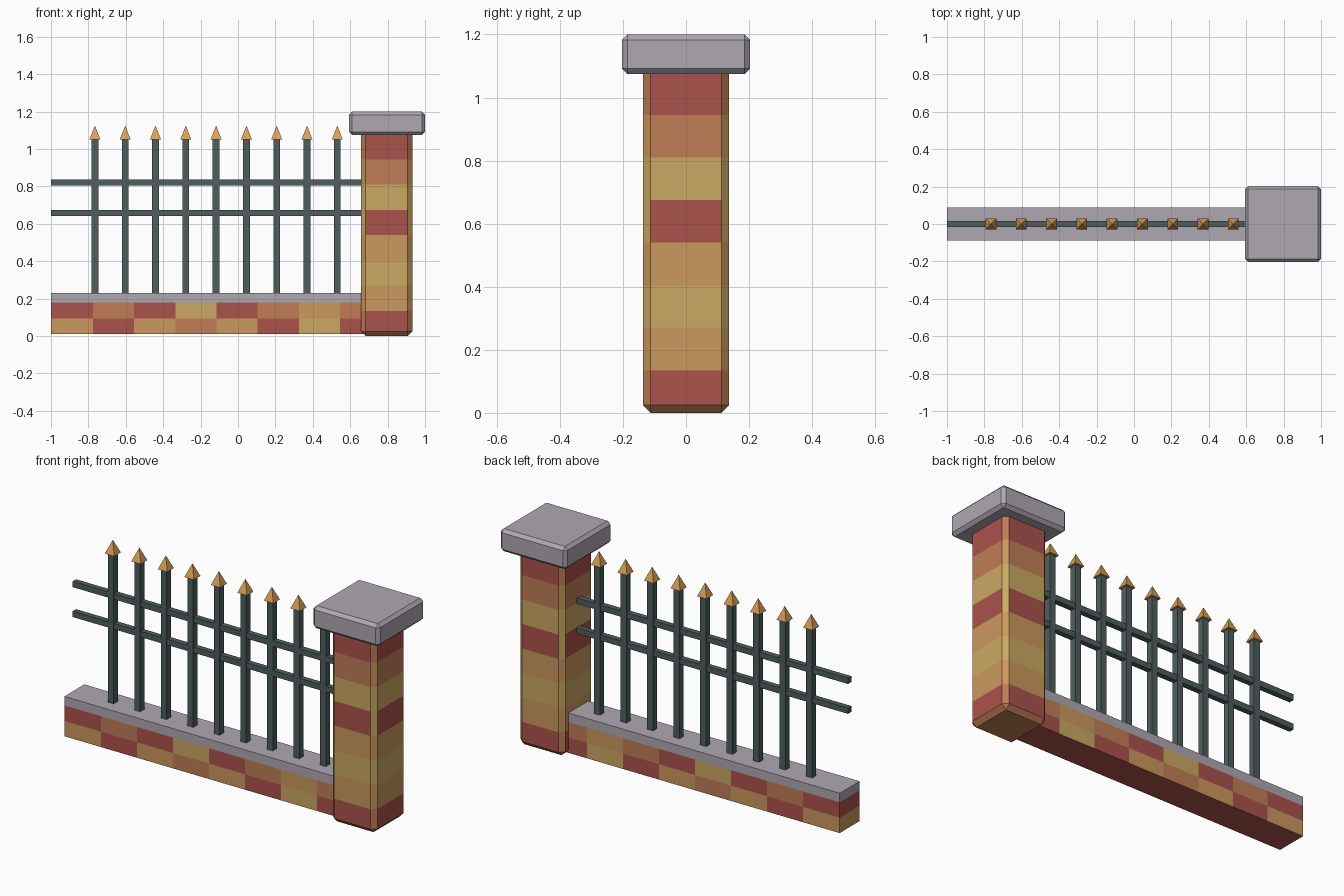
import bpy, bmesh

if "Cube" in bpy.data.objects:
    bpy.data.objects.remove(bpy.data.objects["Cube"])


def material(name, hex_code):
    lin = []
    for i in (0, 2, 4):
        c = int(hex_code[i:i + 2], 16) / 255
        lin.append(c / 12.92 if c <= 0.04045 else ((c + 0.055) / 1.055) ** 2.4)
    m = bpy.data.materials.new(name)
    m.diffuse_color = (*lin, 1)
    m.use_nodes = True
    m.node_tree.nodes["Principled BSDF"].inputs["Base Color"].default_value = m.diffuse_color
    return m


RED, TERRA, ORANGE, YELLOW = bricks = [
    material("brick_red", "AB524C"), material("brick_terracotta", "C07D56"),
    material("brick_orange", "CB985C"), material("brick_yellow", "CBA962")]
stone = material("stone_grey", "AFA8B2")
iron = material("iron_dark", "505E5E")
gold = material("finial_gold", "DBA25A")
CODE = "RTOY"


def finish(name, bm, mats):
    bmesh.ops.recalc_face_normals(bm, faces=bm.faces[:])
    me = bpy.data.meshes.new(name)
    bm.to_mesh(me)
    bm.free()
    for m in mats:
        me.materials.append(m)
    ob = bpy.data.objects.new(name, me)
    bpy.context.collection.objects.link(ob)
    return ob


def box_bm(lo, hi):
    bm = bmesh.new()
    bmesh.ops.create_cube(bm, size=1)
    for v in bm.verts:
        v.co = [(a + b) / 2 + c * (b - a) for a, b, c in zip(lo, hi, v.co)]
    return bm


def cut(bm, axis, values):
    n = [0, 0, 0]
    n[axis] = 1
    for d in values:
        geom = bm.verts[:] + bm.edges[:] + bm.faces[:]
        bmesh.ops.bisect_plane(bm, geom=geom, plane_co=[d * c for c in n], plane_no=n)


# Brick pillar: chamfered box cut into coloured courses
PX, H, TOP, COURSE = 0.795, 0.137, 1.08, 0.135
bm = box_bm((PX - H, -H, 0), (PX + H, H, TOP))
edges = [e for e in bm.edges if min(v.co.z for v in e.verts) < 0.01]
bmesh.ops.bevel(bm, geom=edges, offset=0.025, segments=1, affect='EDGES')
cut(bm, 2, [COURSE * i for i in range(1, 8)])
for f in bm.faces:
    f.normal_update()
    c = f.calc_center_median()
    row = min(7, int(c.z / COURSE))
    chamfer = max(abs(f.normal.x), abs(f.normal.y)) < 0.9
    f.material_index = CODE.index(("TOYOYYOT" if chamfer else "ROYORYTR")[row])
    if f.normal.z < -0.3:
        f.material_index = 1
finish("brick_pillar", bm, bricks)

# Stone cap on the pillar
bm = box_bm((0.593, -0.203, 1.075), (1.0, 0.203, 1.2))
bmesh.ops.bevel(bm, geom=bm.edges[:], offset=0.017, segments=1, affect='EDGES')
finish("pillar_cap", bm, [stone])

# Low brick wall: two rows of coloured bricks
BRICK = 0.22
bm = box_bm((-1, -0.087, 0.01), (0.7, 0.087, 0.18))
cut(bm, 0, [-1 + BRICK * i + 0.005 for i in range(1, 8)])
cut(bm, 2, [0.095])
for f in bm.faces:
    f.normal_update()
    c = f.calc_center_median()
    col = min(7, int((c.x + 0.995) / BRICK))
    f.material_index = CODE.index(("RTRYRTOT" if c.z > 0.095 else "OROTORYR")[col])
    if f.normal.z < -0.5:
        f.material_index = 0
finish("brick_wall", bm, bricks)

# Stone coping along the wall
finish("wall_coping", box_bm((-1, -0.087, 0.18), (0.7, 0.087, 0.23)), [stone])

# Horizontal rails
for name, z in (("lower_rail", 0.657), ("upper_rail", 0.822)):
    finish(name, box_bm((-1, -0.015, z - 0.016), (0.68, 0.015, z + 0.016)), [iron])

# Railing bars with pyramid finials
for i in range(9):
    x = -0.765 + 0.162 * i
    finish(f"bar_{i + 1}", box_bm((x - 0.018, -0.018, 0.22), (x + 0.018, 0.018, 1.06)), [iron])
    bm = box_bm((x - 0.029, -0.029, 1.052), (x + 0.029, 0.029, 1.125))
    tip = [v for v in bm.verts if v.co.z > 1.1]
    bmesh.ops.pointmerge(bm, verts=tip, merge_co=(x, 0, 1.125))
    finish(f"finial_{i + 1}", bm, [gold])
